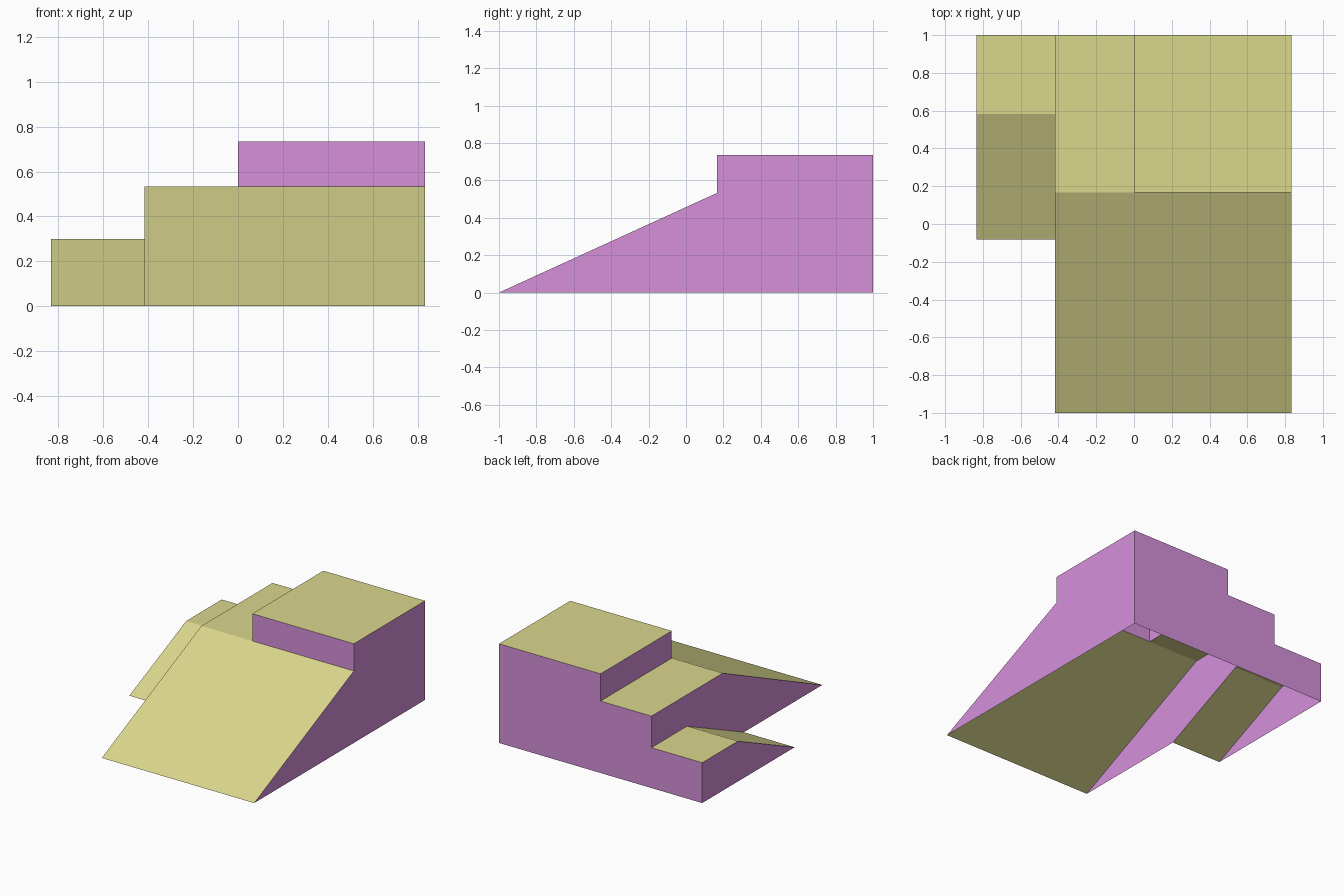
import bpy
from mathutils import Vector

if "Cube" in bpy.data.objects:
    bpy.data.objects.remove(bpy.data.objects["Cube"], do_unlink=True)


def make_material(name, rgb):
    mat = bpy.data.materials.new(name)
    mat.use_nodes = True
    mat.diffuse_color = (*rgb, 1)
    mat.node_tree.nodes["Principled BSDF"].inputs["Base Color"].default_value = (*rgb, 1)
    return mat


olive = make_material("pale olive", (0.71, 0.68, 0.27))
purple = make_material("orchid purple", (0.67, 0.28, 0.70))

# Shared layout: the shell is open underneath
LEFT, MID, STEP, RIGHT = 0.833, 0.0, -0.417, -0.833
FRONT, BACK = -1.0, 1.0
RAMP_TOP, SIDE_FRONT, SIDE_TOP = 0.167, -0.083, 0.583
LOW, DECK, HIGH = 0.299, 0.533, 0.735


def panel(name, points, outward, mat):
    """One flat panel whose normal points along outward."""
    mesh = bpy.data.meshes.new(name)
    mesh.from_pydata(points, [], [range(len(points))])
    mesh.update()
    if mesh.polygons[0].normal.dot(Vector(outward)) < 0:
        mesh.polygons[0].flip()
    mesh.materials.append(mat)
    bpy.context.collection.objects.link(bpy.data.objects.new(name, mesh))


def strip(name, x0, x1, start, end, outward, mat):
    """Panel spanning x0..x1 between two (y, z) points."""
    (ya, za), (yb, zb) = start, end
    panel(name, [(x0, ya, za), (x1, ya, za), (x1, yb, zb), (x0, yb, zb)], outward, mat)


def wall(name, x, side, outline):
    """Upright panel at x with a (y, z) outline."""
    panel(name, [(x, y, z) for y, z in outline], (side, 0, 0), mat=purple)


UP = (0, 0, 1)

# Ramps
strip("main_ramp", STEP, LEFT, (FRONT, 0), (RAMP_TOP, DECK), UP, olive)
strip("side_ramp", RIGHT, STEP, (SIDE_FRONT, 0), (SIDE_TOP, LOW), UP, olive)

# Level decks
strip("high_deck", MID, LEFT, (RAMP_TOP, HIGH), (BACK, HIGH), UP, olive)
strip("middle_deck", STEP, MID, (RAMP_TOP, DECK), (BACK, DECK), UP, olive)
strip("low_deck", RIGHT, STEP, (SIDE_TOP, LOW), (BACK, LOW), UP, olive)

# Upright walls
strip("block_riser", MID, LEFT, (RAMP_TOP, DECK), (RAMP_TOP, HIGH), (0, -1, 0), purple)
wall("left_wall", LEFT, 1, [(FRONT, 0), (RAMP_TOP, DECK), (RAMP_TOP, HIGH), (BACK, HIGH), (BACK, 0)])
wall("block_side", MID, -1, [(RAMP_TOP, DECK), (RAMP_TOP, HIGH), (BACK, HIGH), (BACK, DECK)])
wall("step_wall", STEP, -1, [(FRONT, 0), (RAMP_TOP, DECK), (BACK, DECK), (BACK, LOW),
                             (SIDE_TOP, LOW), (SIDE_FRONT, 0)])
wall("right_wall", RIGHT, -1, [(SIDE_FRONT, 0), (SIDE_TOP, LOW), (BACK, LOW), (BACK, 0)])

# Stepped back wall
steps = [(LEFT, 0), (LEFT, HIGH), (MID, HIGH), (MID, DECK),
         (STEP, DECK), (STEP, LOW), (RIGHT, LOW), (RIGHT, 0)]
panel("back_wall", [(x, BACK, z) for x, z in steps], (0, 1, 0), purple)
